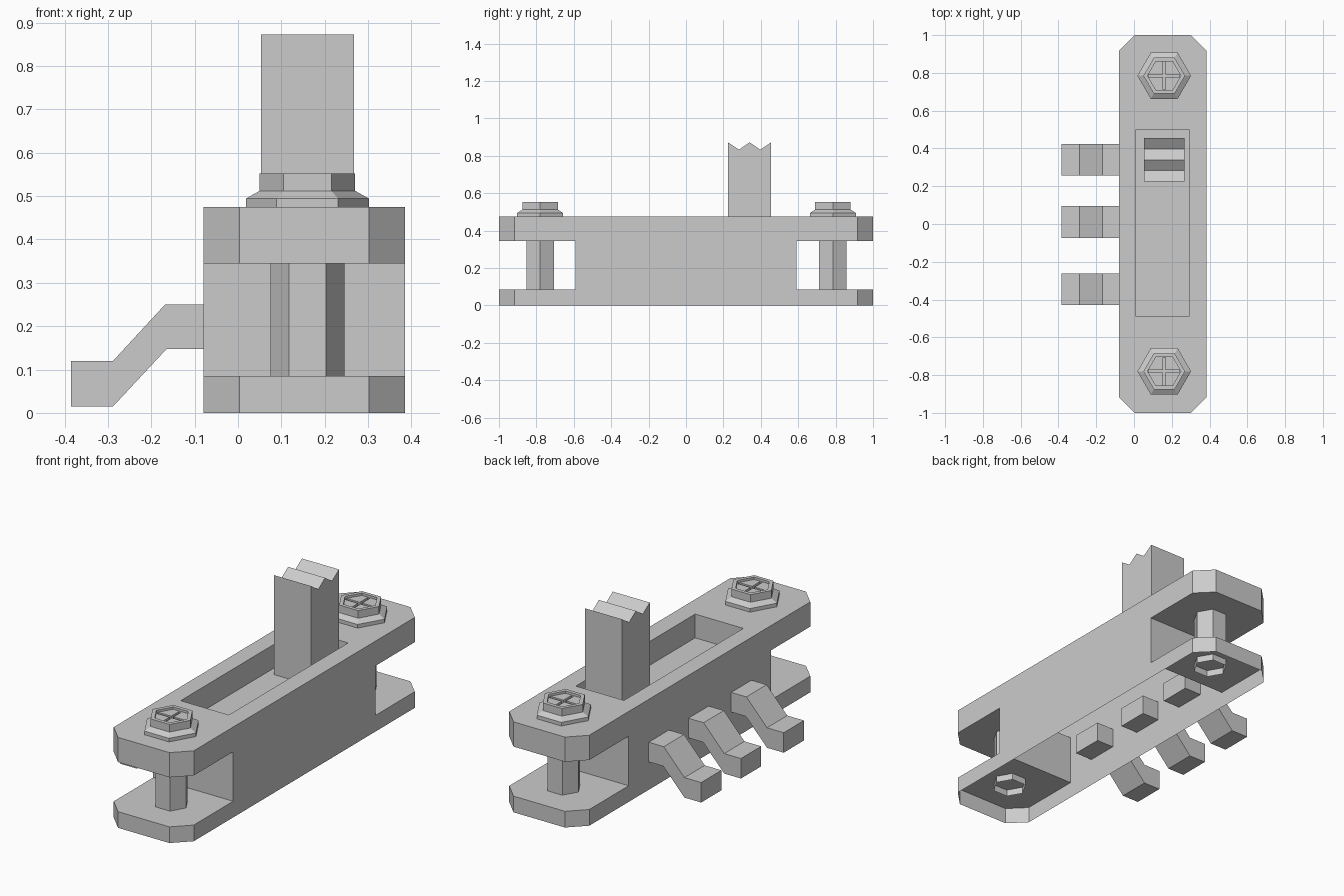
import bpy, bmesh, math

if "Cube" in bpy.data.objects:
    bpy.data.objects.remove(bpy.data.objects["Cube"])

X0, X1, C, YE = -0.08, 0.385, 0.083, 0.59   # body sides, corner chamfer, end of middle block
XM = 0.16                                   # screw / lever centre line


def make(name, faces, fix=True):
    """Object from faces given as lists of points, welded together."""
    bm = bmesh.new()
    for f in faces:
        bm.faces.new([bm.verts.new(p) for p in f])
    bmesh.ops.remove_doubles(bm, verts=bm.verts, dist=1e-5)
    if fix:
        bmesh.ops.recalc_face_normals(bm, faces=bm.faces)
    me = bpy.data.meshes.new(name)
    bm.to_mesh(me)
    bm.free()
    ob = bpy.data.objects.new(name, me)
    bpy.context.collection.objects.link(ob)
    return ob


def loft(rings, caps=(True, True)):
    """Faces joining rings of equal point count."""
    faces = []
    for a, b in zip(rings, rings[1:]):
        n = len(a)
        faces += [[a[i], a[(i + 1) % n], b[(i + 1) % n], b[i]] for i in range(n)]
    if caps[0]:
        faces.append(rings[0][::-1])
    if caps[1]:
        faces.append(rings[-1])
    return faces


def rect(x0, x1, y0, y1, z):
    return [(x0, y0, z), (x1, y0, z), (x1, y1, z), (x0, y1, z)]


def box(x0, x1, y0, y1, z0, z1):
    return loft([rect(x0, x1, y0, y1, z0), rect(x0, x1, y0, y1, z1)])


def hexagon(y, r, z):
    return [(XM + r * math.cos(k * math.pi / 3), y + r * math.sin(k * math.pi / 3), z)
            for k in range(6)]


def cut(ob, cutter):
    m = ob.modifiers.new("cut", "BOOLEAN")
    m.operation, m.solver, m.object = "DIFFERENCE", "EXACT", cutter
    cutter.hide_render = True
    cutter.hide_set(True)


# housing: hollow shell, open underneath, notched at both ends
def end_outline(s, z):
    pts = [(X1, YE), (X1, 1 - C), (X1 - C, 1), (X0 + C, 1), (X0, 1 - C), (X0, YE)]
    return [(x, s * y, z) for x, y in pts]


faces = []
for s in (1, -1):
    for z0, z1 in ((0, 0.085), (0.345, 0.475)):
        a, b = end_outline(s, z0), end_outline(s, z1)
        faces += [[a[i], a[i + 1], b[i + 1], b[i]] for i in range(5)]
    faces += [end_outline(s, z) for z in (0.085, 0.345, 0.475)]
    y = s * YE
    faces.append([(X0, y, 0.085), (X1, y, 0.085), (X1, y, 0.345), (X0, y, 0.345)])
levels = (0, 0.085, 0.345, 0.475)
for x in (X0, X1):
    for z0, z1 in zip(levels, levels[1:]):
        faces.append([(x, -YE, z0), (x, YE, z0), (x, YE, z1), (x, -YE, z1)])
# top frame running down into the lever recess
faces += loft([rect(X0, X1, -YE, YE, 0.475), rect(0.01, 0.29, -0.49, 0.50, 0.475),
               rect(0.01, 0.29, -0.49, 0.50, 0.35)], (False, True))
make("housing", faces)

# slider lever with a ridged top
prof = [(0.225, 0.35), (0.455, 0.35), (0.455, 0.872), (0.397, 0.833),
        (0.34, 0.872), (0.283, 0.833), (0.225, 0.872)]
make("slider_lever", loft([[(x, y, z) for y, z in prof] for x in (0.053, 0.268)]))

# bent contact pins
prof = [(-0.385, 0.015), (-0.288, 0.015), (-0.165, 0.147), (0.02, 0.147),
        (0.02, 0.25), (-0.168, 0.25), (-0.288, 0.12), (-0.385, 0.12)]
for i, yc in enumerate((-0.345, 0.01, 0.34)):
    make(f"contact_pin_{i + 1}",
         loft([[(x, y, z) for x, z in prof] for y in (yc - 0.084, yc + 0.084)]))

# screws: flanged hex head with a recessed cross, and an open hex shaft
for name, y in (("front", -0.78), ("back", 0.785)):
    head = make(f"{name}_screw_head", loft([
        hexagon(y, 0.142, 0.475), hexagon(y, 0.142, 0.494),
        hexagon(y, 0.11, 0.512), hexagon(y, 0.11, 0.552)]))
    cut(head, make(f"{name}_dish_cutter",
                   loft([hexagon(y, 0.088, 0.54), hexagon(y, 0.088, 0.6)])))
    cut(head, make(f"{name}_slot_cutter_a",
                   box(XM - 0.082, XM + 0.082, y - 0.007, y + 0.007, 0.522, 0.6)))
    cut(head, make(f"{name}_slot_cutter_b",
                   box(XM - 0.007, XM + 0.007, y - 0.074, y + 0.074, 0.522, 0.6)))
    make(f"{name}_screw_shaft",
         loft([hexagon(y, 0.085, 0.05), hexagon(y, 0.085, 0.475)], (False, False)))
